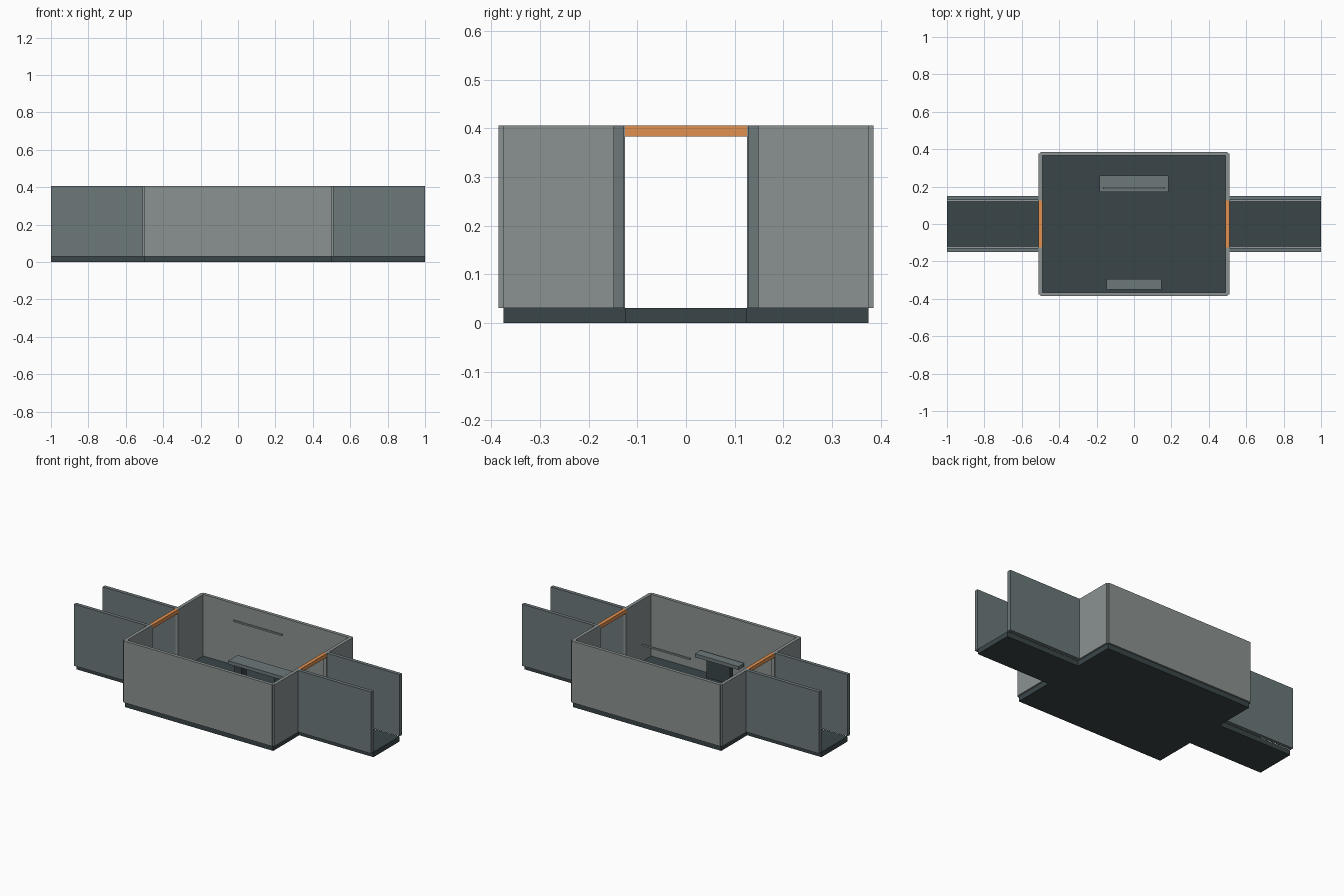
import bpy
import bmesh

if "Cube" in bpy.data.objects:
    bpy.data.objects.remove(bpy.data.objects["Cube"])


def material(name, rgb):
    m = bpy.data.materials.new(name)
    m.diffuse_color = (*rgb, 1)
    m.use_nodes = True
    m.node_tree.nodes["Principled BSDF"].inputs["Base Color"].default_value = m.diffuse_color
    return m


FLOOR = material("dark_floor", (0.042, 0.06, 0.066))
ROOM = material("room_grey", (0.26, 0.29, 0.285))
HALL = material("hall_grey", (0.15, 0.19, 0.195))
ORANGE = material("door_orange", (0.75, 0.28, 0.08))


def box(name, x, y, z, mat):
    """Box from (min, max) ranges on each axis."""
    bm = bmesh.new()
    bmesh.ops.create_cube(bm, size=1)
    for v in bm.verts:
        v.co = [r[0] + (c + 0.5) * (r[1] - r[0]) for r, c in zip((x, y, z), v.co)]
    me = bpy.data.meshes.new(name)
    bm.to_mesh(me)
    bm.free()
    me.materials.append(mat)
    ob = bpy.data.objects.new(name, me)
    bpy.context.collection.objects.link(ob)
    return ob


def span(s, a, b):
    """Range a..b, mirrored when s is -1."""
    return tuple(sorted((s * a, s * b)))


FLOOR_Z = (0, 0.031)
WALL_Z = (0.031, 0.406)

# Room floor
box("room_floor", (-0.5, 0.5), (-0.375, 0.375), FLOOR_Z, FLOOR)

# Long room walls
for sy, side in ((-1, "front"), (1, "back")):
    box(f"room_wall_{side}", (-0.5, 0.5), span(sy, 0.365, 0.385), WALL_Z, ROOM)

# Door ends and corridors
for sx, end in ((-1, "left"), (1, "right")):
    box(f"corridor_floor_{end}", span(sx, 0.5, 1), (-0.125, 0.125), FLOOR_Z, FLOOR)
    box(f"door_lintel_{end}", span(sx, 0.489, 0.511), (-0.125, 0.125), (0.383, 0.406), ORANGE)
    for sy, side in ((-1, "front"), (1, "back")):
        box(f"door_wall_{end}_{side}", span(sx, 0.49, 0.51), span(sy, 0.125, 0.376), WALL_Z, ROOM)
        box(f"corridor_wall_{end}_{side}", span(sx, 0.5, 1), span(sy, 0.127, 0.149), WALL_Z, HALL)

# Table with two dark legs
box("table_top", (-0.185, 0.185), (0.17, 0.26), (0.137, 0.158), HALL)
for sx, end in ((-1, "left"), (1, "right")):
    box(f"table_leg_{end}", span(sx, 0.11, 0.16), (0.19, 0.24), (0.031, 0.137), FLOOR)

# Bench on a dark pedestal
box("bench_seat", (-0.147, 0.147), (-0.35, -0.295), (0.142, 0.163), HALL)
box("bench_pedestal", (-0.08, 0.08), (-0.34, -0.31), (0.031, 0.142), FLOOR)

# Thin bar hanging above the table
box("overhead_bar", (-0.165, 0.165), (0.186, 0.197), (0.395, 0.404), ROOM)
